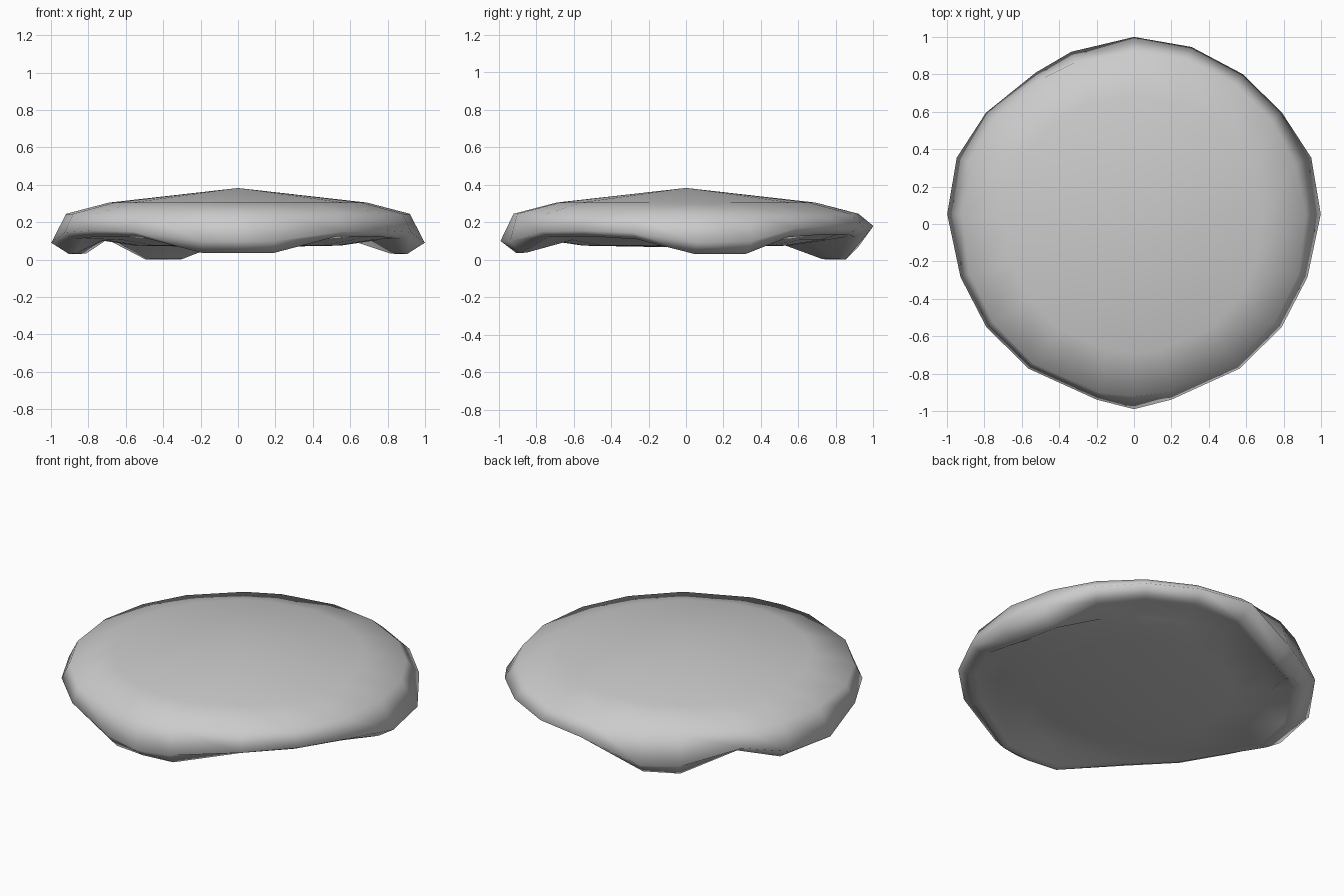
import bpy, bmesh
from math import radians, cos, sin

if "Cube" in bpy.data.objects:
    bpy.data.objects.remove(bpy.data.objects["Cube"])

# Rim stations: angle, rim radius, rim height, lip height (low lip = drooping lobe)
right = [(-78, .96, .10, .035), (-54, .957, .15, .125), (-35, .963, .155, .125),
         (-17, .97, .145, .11), (3, 1.0, .09, .03), (20.5, 1.012, .10, .03),
         (37, .99, .17, .12), (54, .99, .18, .135), (72, .995, .18, .135)]
back_left = {54: (123, .965, .07, .0), 72: (110, .98, .07, .0)}
left = [back_left.get(a, (180 - a, r, z, l)) for a, r, z, l in reversed(right)]
stations = [(-90, .99, .10, .035)] + right + [(90, 1.0, .18, .12)] + left

bm = bmesh.new()


def ring(point):
    verts = []
    for s in stations:
        r, z = point(*s[1:])
        a = radians(s[0])
        verts.append(bm.verts.new((r * cos(a), r * sin(a), z)))
    return verts


# Profile rings from the crown, over the drooping rim, to the underside
rings = [ring(f) for f in (
    lambda r, z, l: (.69, .305),
    lambda r, z, l: (.92, .245),
    lambda r, z, l: (r, z),
    lambda r, z, l: (.905, l),
    lambda r, z, l: (.865, l + .004),
    lambda r, z, l: (.75, .105),
    lambda r, z, l: (.55, .075),
)]
n = len(stations)
for upper, lower in zip(rings, rings[1:]):
    for i in range(n):
        j = (i + 1) % n
        bm.faces.new((upper[i], lower[i], lower[j], upper[j]))

# Crown and underside fans
for loop, z in ((rings[0], .383), (rings[-1], .065)):
    c = bm.verts.new((0, 0, z))
    for i in range(n):
        bm.faces.new((c, loop[i], loop[(i + 1) % n]))

bmesh.ops.recalc_face_normals(bm, faces=bm.faces)
for f in bm.faces:
    f.smooth = True
mesh = bpy.data.meshes.new("drooping_cap")
bm.to_mesh(mesh)
bm.free()
cap = bpy.data.objects.new("drooping_cap", mesh)
bpy.context.collection.objects.link(cap)
